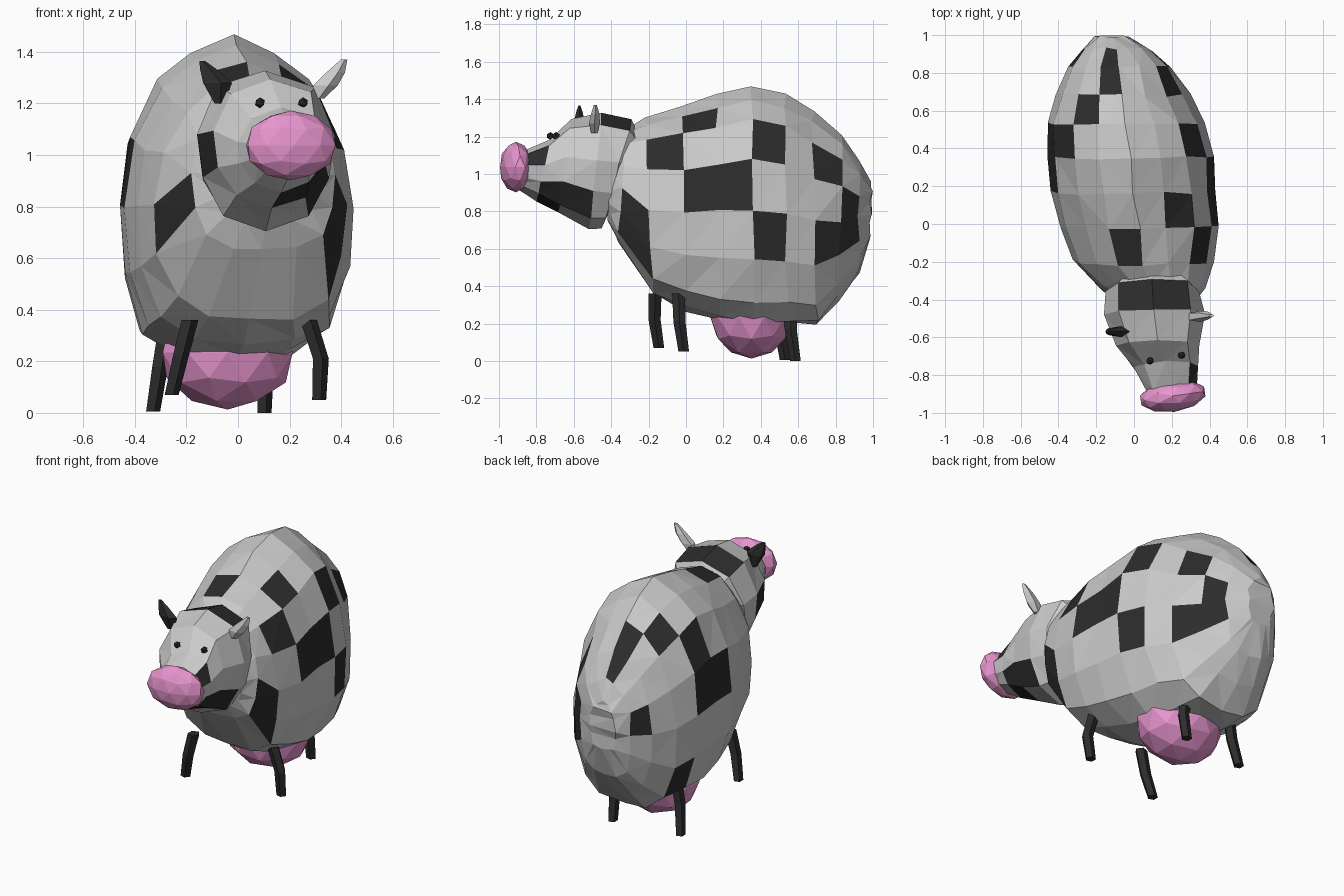
import bpy, bmesh, math, random
from mathutils import Vector, Matrix
from mathutils.bvhtree import BVHTree

if "Cube" in bpy.data.objects:
    bpy.data.objects.remove(bpy.data.objects["Cube"])

random.seed(4)


def material(name, color):
    m = bpy.data.materials.new(name)
    m.diffuse_color = (*color, 1)
    m.use_nodes = True
    m.node_tree.nodes["Principled BSDF"].inputs["Base Color"].default_value = m.diffuse_color
    return m


GREY = material("grey_hide", (0.8, 0.8, 0.8))
BLACK = material("black_hide", (0.025, 0.025, 0.025))
PINK = material("pink_skin", (0.8, 0.3, 0.62))


def finish(bm, name, *mats):
    bmesh.ops.recalc_face_normals(bm, faces=bm.faces)
    me = bpy.data.meshes.new(name)
    bm.to_mesh(me)
    bm.free()
    ob = bpy.data.objects.new(name, me)
    bpy.context.collection.objects.link(ob)
    for m in mats:
        me.materials.append(m)
    return ob


def skin(bm, rings):
    """Join equal-sized point loops into a closed tube."""
    loops = [[bm.verts.new(p) for p in r] for r in rings]
    n = len(loops[0])
    for a, b in zip(loops, loops[1:]):
        for i in range(n):
            j = (i + 1) % n
            bm.faces.new((a[i], a[j], b[j], b[i]))
    bm.faces.new(loops[0][::-1])
    bm.faces.new(loops[-1])


def hide_form(name, half, rings, patches, jitter):
    """Loft a half profile (width, height 0-1) through slanted rings, paint black faces."""
    section = half + [(-x, t) for x, t in half[-2:0:-1]]
    loops = []
    for ty, tz, by, bz, cx, hw in rings:
        loops.append([Vector((cx + hw * x, by + (ty - by) * t, bz + (tz - bz) * t))
                      + Vector([random.uniform(-jitter, jitter) for _ in range(3)])
                      for x, t in section])
    bm = bmesh.new()
    skin(bm, loops)
    bmesh.ops.recalc_face_normals(bm, faces=bm.faces)
    bm.faces.ensure_lookup_table()
    tree = BVHTree.FromPolygons([v.co for v in bm.verts],
                                [[v.index for v in f.verts] for f in bm.faces]) \
        if not bm.verts.index_update() else None
    for p in patches:
        bm.faces[tree.find_nearest(Vector(p))[2]].material_index = 1
    bmesh.ops.triangulate(bm, faces=bm.faces)
    return finish(bm, name, GREY, BLACK)


def tube(name, path, radii, mat, sides=5, squash=1.0):
    """Faceted limb along a short, mostly vertical path."""
    bm = bmesh.new()
    skin(bm, [[Vector(p) + Vector((r * math.cos(a), r * squash * math.sin(a), 0))
               for a in (math.tau * i / sides for i in range(sides))]
              for p, r in zip(path, radii)])
    return finish(bm, name, mat)


def blob(name, center, radius, mat, turn=0.0, level=2):
    bm = bmesh.new()
    bmesh.ops.create_icosphere(bm, subdivisions=level, radius=1)
    bm.transform(Matrix.Translation(center) @ Matrix.Rotation(turn, 4, 'Z')
                 @ Matrix.Diagonal((*radius, 1)))
    return finish(bm, name, mat)


# Body: rings are top y, top z, bottom y, bottom z, centre x, half width
body_half = [(0, 0), (.45, .01), (.79, .09), (.97, .27), (1, .48),
             (.9, .69), (.68, .86), (.36, .95), (0, 1)]
body_rings = [
    (-.42, 1.10, -.41, .75, .12, .20),
    (-.33, 1.24, -.36, .64, .10, .28),
    (-.22, 1.31, -.17, .36, .05, .37),
    (-.03, 1.37, .00, .27, .025, .42),
    (.16, 1.42, .18, .23, .00, .44),
    (.35, 1.465, .36, .20, -.02, .44),
    (.53, 1.42, .54, .20, -.045, .415),
    (.68, 1.33, .70, .20, -.06, .355),
    (.83, 1.20, .82, .33, -.075, .27),
    (.93, 1.08, .92, .47, -.09, .18),
    (.99, .95, .985, .65, -.11, .09)]
body_patches = [
    (.20, .04, 1.32), (.34, .36, 1.17), (.40, -.02, 1.03), (.46, .12, .86), (.46, .27, .86),
    (.39, -.2, .68), (.37, -.2, .50), (.42, .47, .63), (.24, .72, 1.15), (.27, .71, .65),
    (.15, .87, .86), (.17, .85, .60), (-.08, .76, 1.27), (-.1, .9, 1.13), (-.08, -.12, 1.33),
    (-.34, .43, 1.15), (-.24, .58, 1.25), (-.45, .22, .81), (-.36, .63, .48),
    (-.28, .86, .82), (-.34, -.22, .65), (-.44, .52, .85)]
hide_form("body", body_half, body_rings, body_patches, .010)

# Head, turned slightly to one side
head_half = [(0, 0), (.62, .1), (.93, .33), (1, .6), (.72, .9), (0, 1)]
head_rings = [
    (-.24, 1.20, -.37, .88, .10, .18),
    (-.29, 1.29, -.45, .71, .10, .25),
    (-.45, 1.33, -.52, .70, .11, .265),
    (-.62, 1.29, -.68, .79, .13, .22),
    (-.73, 1.18, -.80, .86, .17, .17),
    (-.88, 1.12, -.91, .93, .20, .13)]
head_patches = [(.35, -.6, .93), (.30, -.74, .95), (.28, -.78, 1.10), (.25, -.72, .84),
                (-.08, -.6, 1.03), (.04, -.38, 1.31), (.28, -.38, 1.25)]
hide_form("head", head_half, head_rings, head_patches, .006)

# Snout, eyes and udder
blob("snout", (.205, -.91, 1.037), (.18, .085, .135), PINK, math.radians(8))
for side, x, y in (("left", .085, -.725), ("right", .252, -.695)):
    blob(side + "_eye", (x, y, 1.203), (.021, .021, .021), BLACK, level=1)
blob("udder", (-.04, .35, .235), (.265, .22, .222), PINK)

# Ears
tube("left_ear", [(-.075, -.565, 1.20), (-.085, -.57, 1.28), (-.12, -.57, 1.335), (-.14, -.57, 1.365)],
     (.02, .062, .034, .012), BLACK, squash=.5)
tube("right_ear", [(.305, -.49, 1.22), (.335, -.49, 1.27), (.375, -.485, 1.32), (.41, -.485, 1.37)],
     (.03, .052, .04, .014), GREY, squash=.6)

# Legs: thin bent sticks
legs = {
    "front_left_leg": [(-.19, -.165, .36), (-.225, -.168, .22), (-.26, -.145, .07)],
    "front_right_leg": [(.27, -.04, .36), (.318, -.035, .21), (.312, -.012, .05)],
    "back_left_leg": [(-.275, .50, .36), (-.305, .50, .18), (-.332, .53, .005)],
    "back_right_leg": [(.07, .56, .34), (.105, .56, .17), (.10, .585, .0)]}
for name, path in legs.items():
    tube(name, path, (.036, .034, .03), BLACK)
